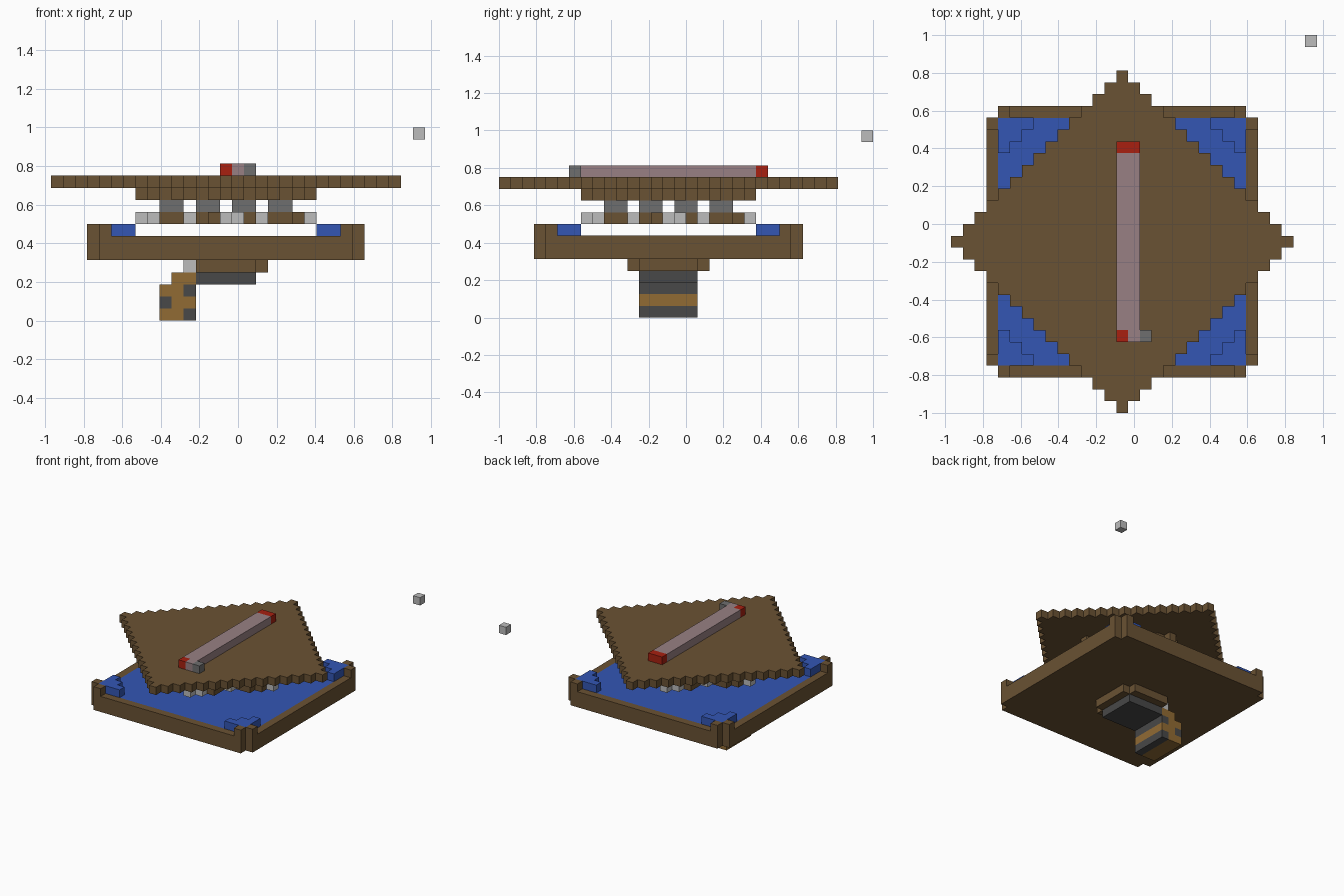
import bpy
import bmesh
from mathutils import Vector

UNIT = 1 / 16                                   # edge of one block
ORIGIN = Vector((-31 / 32, -1, 0))              # corner of the block grid
MID = 14                                        # centre block of the tray and roof

cube = bpy.data.objects.get("Cube")
if cube:
    bpy.data.objects.remove(cube, do_unlink=True)


def material(name, r, g, b):
    """Flat colour given as 0-255 display values."""
    lin = [((c / 255 + 0.055) / 1.055) ** 2.4 for c in (r, g, b)] + [1]
    m = bpy.data.materials.new(name)
    m.use_nodes = True
    m.diffuse_color = lin
    bsdf = next(n for n in m.node_tree.nodes if n.type == 'BSDF_PRINCIPLED')
    bsdf.inputs["Base Color"].default_value = lin
    bsdf.inputs["Roughness"].default_value = 0.9
    return m


BROWN = material("brown wood", 106, 82, 51)
TAN = material("tan wood", 145, 107, 52)
BLUE = material("water blue", 51, 86, 180)
PALE = material("pale grey", 188, 188, 188)
GREY = material("mid grey", 110, 110, 110)
DARK = material("dark grey", 72, 72, 72)
RED = material("red", 168, 32, 16)
MAUVE = material("dusty mauve", 152, 128, 131)

SIDES = [Vector(v) for v in ((1, 0, 0), (0, 1, 0), (0, 0, 1),
                             (-1, 0, 0), (0, -1, 0), (0, 0, -1))]


def blocks(name, cells):
    """Make one object from a {(i, j, k): material} map, outer faces only."""
    mats = list(dict.fromkeys(cells.values()))
    bm = bmesh.new()
    for cell, mat in cells.items():
        centre = Vector(cell) + Vector((0.5, 0.5, 0.5))
        for n in SIDES:
            if tuple(int(c) for c in Vector(cell) + n) in cells:
                continue
            u = Vector((n.y, n.z, n.x))
            v = n.cross(u)
            corners = [n + u + v, n - u + v, n - u - v, n + u - v]
            verts = [bm.verts.new(ORIGIN + (centre + c / 2) * UNIT) for c in corners]
            bm.faces.new(verts).material_index = mats.index(mat)
    bmesh.ops.remove_doubles(bm, verts=bm.verts, dist=UNIT / 100)
    bmesh.ops.recalc_face_normals(bm, faces=bm.faces)
    bmesh.ops.dissolve_limit(bm, angle_limit=0.01, verts=bm.verts, edges=bm.edges,
                             delimit={'MATERIAL'})
    mesh = bpy.data.meshes.new(name)
    bm.to_mesh(mesh)
    bm.free()
    for m in mats:
        mesh.materials.append(m)
    obj = bpy.data.objects.new(name, mesh)
    bpy.context.collection.objects.link(obj)
    return obj


def square(r, k, mat, cut_corners=True):
    """Square layer of half width r round the centre."""
    span = range(-r, r + 1)
    return {(MID + x, MID + y, k): mat for x in span for y in span
            if not (cut_corners and abs(x) == r and abs(y) == r)}


def diamond(r, k, mat):
    return {c: mat for c in square(r, k, mat, False)
            if abs(c[0] - MID) + abs(c[1] - MID) <= r}


def quarter_turns(x, y):
    """The four places of an offset under quarter turns."""
    for _ in range(4):
        yield x, y
        x, y = -y, x


# Tray with raised corner rims
tray = square(11, 5, BROWN)
rim = set(square(11, 6, BROWN)) - set(square(10, 6, BROWN, False))
tray.update({c: BROWN for c in rim})
for x, y in [*quarter_turns(11, 10), *quarter_turns(10, 11)]:
    tray[MID + x, MID + y, 7] = BROWN
blocks("tray", tray)

# Water with stepped corner pools
water = square(10, 6, BLUE, False)
for a in range(3):
    for b in range(3 - a):
        for x, y in quarter_turns(10 - a, 10 - b):
            water[MID + x, MID + y, 7] = BLUE
blocks("water", water)

# Floating deck with notched edges and pale stones in a pinwheel
deck = diamond(7, 8, BROWN)
for x, y in [*quarter_turns(3, -4), *quarter_turns(4, -3)]:
    del deck[MID + x, MID + y, 8]
for spot in ((0, -7), (1, -6), (3, -3)):
    for x, y in quarter_turns(*spot):
        deck[MID + x, MID + y, 8] = PALE
blocks("deck", deck)

# Square posts between deck and roof
posts = {}
for px, py in ((1, 1), (1, 4), (4, 1)):
    for dx in (0, 1):
        for dy in (0, 1):
            for x, y in quarter_turns(px + dx, py + dy):
                posts[MID + x, MID + y, 9] = GREY
blocks("posts", posts)

# Stepped diamond roof
blocks("roof_support", diamond(7, 10, BROWN))
blocks("roof", diamond(14, 11, BROWN))

# Bar lying on the roof, red at its ends
bar = {(i, j, 12): MAUVE for i in (14, 15) for j in range(6, 22)}
bar.update({(14, 22, 12): RED, (15, 22, 12): RED, (14, 6, 12): RED, (16, 6, 12): GREY})
blocks("roof_bar", bar)

# Mount under the tray, with a pale strip on one side
mount = square(3, 4, BROWN)
for c in mount:
    if c[0] == MID - 3:
        mount[c] = PALE
blocks("mount", mount)
blocks("mount_plate", square(2, 3, DARK, False))

# Hanging block: a striped profile run along y
profile = {(10, 3): TAN, (11, 3): TAN}
for k in range(3):
    for i in (9, 10, 11):
        spot = i == 9 if k == 1 else i == 11
        profile[i, k] = DARK if spot else TAN
blocks("hanging_block", {(i, j, k): m for (i, k), m in profile.items()
                         for j in range(12, 17)})

# Lone floating block
blocks("floating_block", {(30, 31, 15): PALE})
